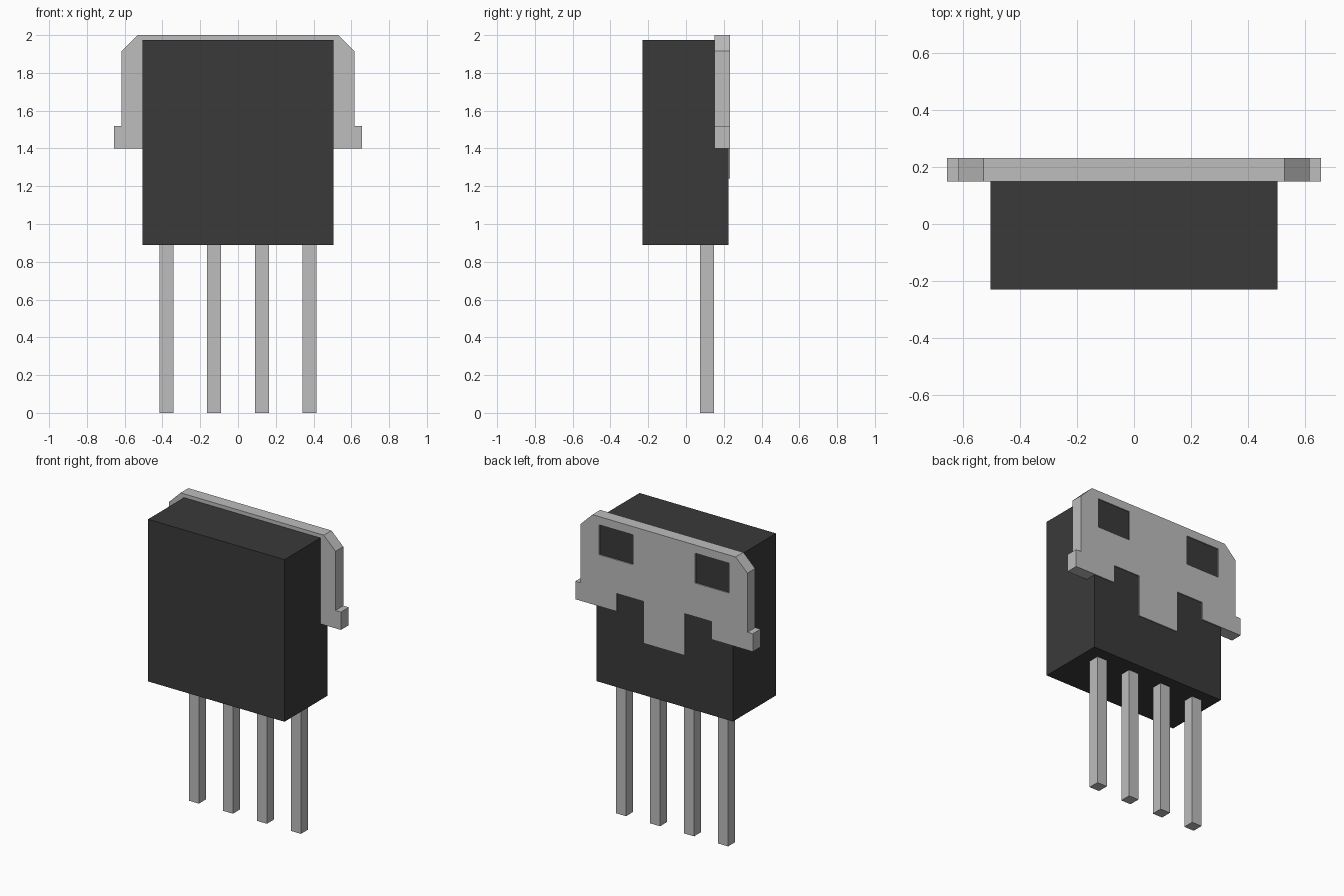
import bpy
import bmesh
from mathutils import Matrix, Vector

cube = bpy.data.objects.get("Cube")
if cube:
    bpy.data.objects.remove(cube, do_unlink=True)


def material(name, value, roughness):
    mat = bpy.data.materials.new(name)
    mat.use_nodes = True
    colour = (value, value, value, 1)
    mat.diffuse_color = colour
    shader = mat.node_tree.nodes["Principled BSDF"]
    shader.inputs["Base Color"].default_value = colour
    shader.inputs["Roughness"].default_value = roughness
    return mat


black_plastic = material("black_plastic", 0.042, 0.6)
grey_metal = material("grey_metal", 0.51, 0.5)


def box(name, low, high, mat):
    low, high = Vector(low), Vector(high)
    bm = bmesh.new()
    place = Matrix.Translation((low + high) / 2) @ Matrix.Diagonal((*(high - low), 1))
    bmesh.ops.create_cube(bm, size=1, matrix=place)
    mesh = bpy.data.meshes.new(name)
    bm.to_mesh(mesh)
    bm.free()
    mesh.materials.append(mat)
    obj = bpy.data.objects.new(name, mesh)
    bpy.context.collection.objects.link(obj)
    return obj


def plate(name, outlines, front, back, mat):
    """Extrude closed x-z outlines along y; inner outlines become holes."""
    curve = bpy.data.curves.new(name + "_profile", "CURVE")
    curve.dimensions = "2D"
    curve.fill_mode = "BOTH"
    curve.extrude = (back - front) / 2
    for outline in outlines:
        spline = curve.splines.new("POLY")
        spline.points.add(len(outline) - 1)
        for point, (x, z) in zip(spline.points, outline):
            point.co = (x, z, 0, 1)
        spline.use_cyclic_u = True
    profile = bpy.data.objects.new(name + "_profile", curve)
    bpy.context.collection.objects.link(profile)
    graph = bpy.context.evaluated_depsgraph_get()
    mesh = bpy.data.meshes.new_from_object(profile.evaluated_get(graph))
    bpy.data.objects.remove(profile, do_unlink=True)

    # Weld the caps to the rim and stand the plate upright
    bm = bmesh.new()
    bm.from_mesh(mesh)
    bmesh.ops.remove_doubles(bm, verts=bm.verts, dist=0.0001)
    upright = Matrix.Translation((0, (front + back) / 2, 0)) @ Matrix(
        ((1, 0, 0, 0), (0, 0, -1, 0), (0, 1, 0, 0), (0, 0, 0, 1)))
    bm.transform(upright)
    bmesh.ops.recalc_face_normals(bm, faces=bm.faces)
    for face in bm.faces:
        face.smooth = False
    bm.to_mesh(mesh)
    bm.free()
    mesh.materials.clear()
    mesh.materials.append(mat)
    obj = bpy.data.objects.new(name, mesh)
    bpy.context.collection.objects.link(obj)
    return obj


# Moulded body
box("body", (-0.505, -0.23, 0.89), (0.505, 0.225, 1.975), black_plastic)

# Metal back tab: half outline from top to central tongue, then mirrored
half = [(0.53, 2.0), (0.617, 1.915), (0.617, 1.52), (0.657, 1.52), (0.657, 1.4),
        (0.352, 1.4), (0.352, 1.52), (0.152, 1.52), (0.152, 1.24)]
outline = half + [(-x, z) for x, z in reversed(half)]
window = [(0.23, 1.745), (0.48, 1.745), (0.48, 1.945), (0.23, 1.945)]
mirrored_window = [(-x, z) for x, z in window]
plate("back_tab", [outline, window, mirrored_window], 0.15, 0.232, grey_metal)

# Four straight legs
pitch = 0.252
for i in range(4):
    x = (i - 1.5) * pitch
    box(f"leg_{i + 1}", (x - 0.037, 0.073, 0), (x + 0.037, 0.147, 0.9), grey_metal)
